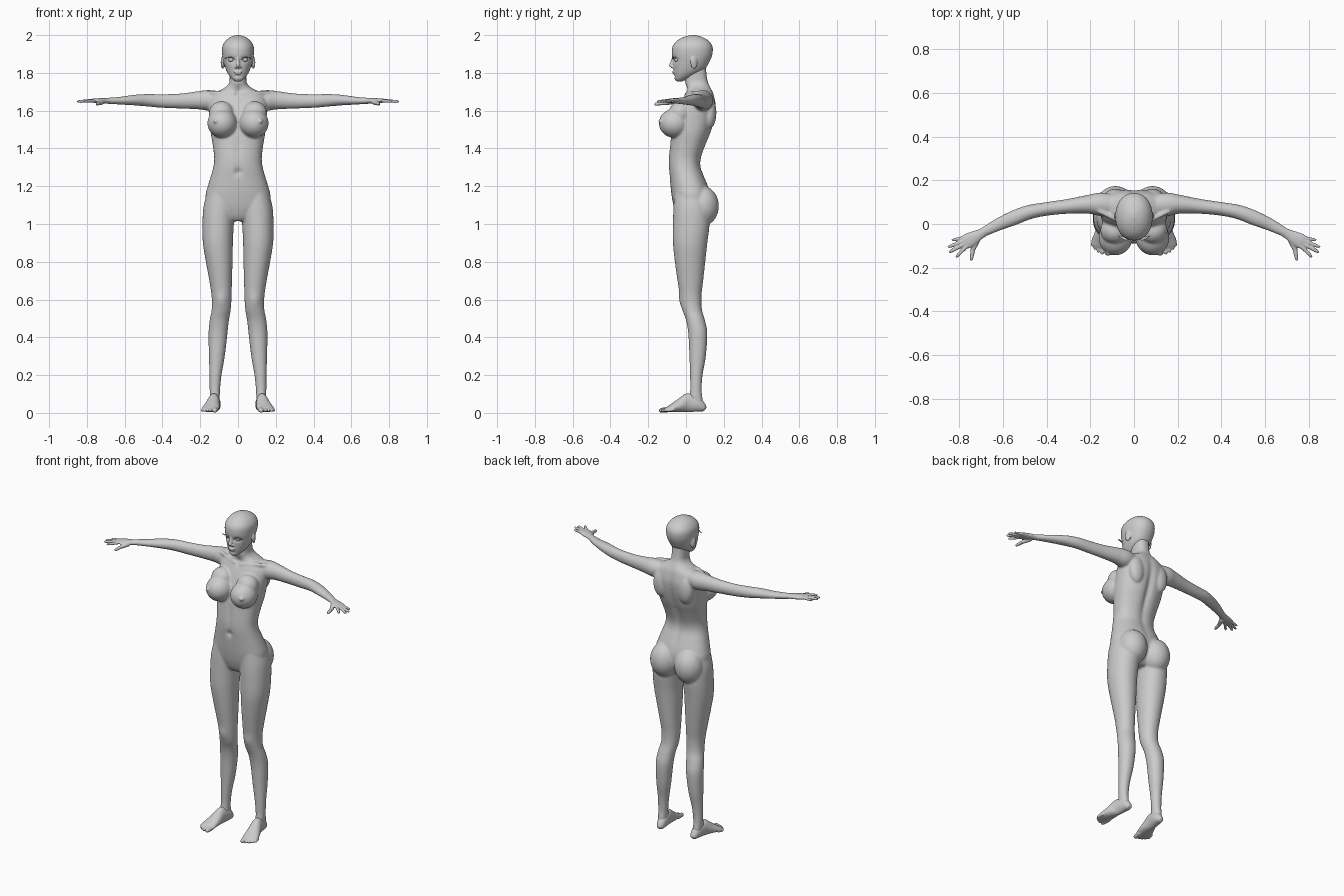
import bpy, bmesh, math
from mathutils import Vector as V, Matrix

N = 40


def ring(c, u, v, p=2.0):
    """Closed superellipse section around c, spanned by u and v."""
    pts = []
    for i in range(N):
        a = 2 * math.pi * i / N
        k, s = math.cos(a), math.sin(a)
        pts.append(c + u * math.copysign(abs(k) ** (2 / p), k) + v * math.copysign(abs(s) ** (2 / p), s))
    return pts


def loft(bm, rings, steps=5):
    """Skin through the rings with Catmull-Rom smoothing; returns the new verts."""
    r = [rings[0]] + rings + [rings[-1]]
    rows = []
    for k in range(1, len(r) - 2):
        for j in range(steps):
            t = j / steps
            rows.append([0.5 * (2 * b + (c - a) * t + (2 * a - 5 * b + 4 * c - d) * t * t
                                + (3 * b - a - 3 * c + d) * t ** 3)
                         for a, b, c, d in zip(r[k - 1], r[k], r[k + 1], r[k + 2])])
    rows.append(rings[-1])
    vs = [[bm.verts.new(p) for p in row] for row in rows]
    for a, b in zip(vs, vs[1:]):
        for i in range(N):
            j = (i + 1) % N
            bm.faces.new((a[i], a[j], b[j], b[i]))
    bm.faces.new(vs[0][::-1])
    bm.faces.new(vs[-1])
    return [v for row in vs for v in row]


def stack(bm, rows, p=2.0):
    """Horizontal sections: (z, x0, x1, y0, y1)."""
    return loft(bm, [ring(V(((a + b) / 2, (c + d) / 2, z)), V(((b - a) / 2, 0, 0)),
                          V((0, (d - c) / 2, 0)), p) for z, a, b, c, d in rows])


def limb(bm, rows, steps=4):
    """Tube along a path: (x, y, z, side radius, upward radius)."""
    pts = [V(r[:3]) for r in rows]
    rings = []
    for i, r in enumerate(rows):
        t = (pts[min(i + 1, len(pts) - 1)] - pts[max(i - 1, 0)]).normalized()
        u = t.cross(V((0, 0, 1))).normalized()
        rings.append(ring(pts[i], u * r[3], u.cross(t) * r[4]))
    return loft(bm, rings, steps)


def digit(bm, a, b, r):
    """Finger or toe with a rounded tip."""
    a, b = V(a), V(b)
    limb(bm, [(*a.lerp(b, t), r * k, r * k) for t, k in
              ((0, 1.05), (.4, 1), (.75, .9), (.93, .7), (1, .25))])


def ball(bm, c, r, tilt=0):
    m = Matrix.Translation(c) @ Matrix.Rotation(tilt, 4, 'Z') @ Matrix.Diagonal((*r, 1))
    bmesh.ops.create_uvsphere(bm, u_segments=32, v_segments=20, radius=1, matrix=m)


def push(verts, c, r, d):
    """Soft dent or bump at c with falloff radii r, moved by d."""
    for v in verts:
        q = sum(((v.co[i] - c[i]) / r[i]) ** 2 for i in range(3))
        v.co += V(d) * math.exp(-q)


def finish(bm, name, voxel=0, smooth=0):
    """Mirror the half to both sides, fuse and soften it."""
    me = bpy.data.meshes.new(name)
    bmesh.ops.recalc_face_normals(bm, faces=bm.faces)
    for f in bm.faces:
        f.smooth = True
    bm.to_mesh(me)
    bm.free()
    ob = bpy.data.objects.new(name, me)
    bpy.context.collection.objects.link(ob)
    m = ob.modifiers.new("mirror", 'MIRROR')
    m.use_mirror_merge = False
    if voxel:
        m = ob.modifiers.new("fuse", 'REMESH')
        m.mode, m.voxel_size, m.use_smooth_shade = 'VOXEL', voxel, True
        m = ob.modifiers.new("soften", 'SMOOTH')
        m.factor, m.iterations = 0.5, smooth
    return ob


# Torso and neck
bm = bmesh.new()
torso = stack(bm, [(z, -w, w, f, b) for z, w, f, b in (
    (1.015, .05, -.03, .08), (1.04, .10, -.048, .10), (1.09, .165, -.065, .125),
    (1.15, .172, -.076, .13), (1.20, .16, -.082, .118), (1.25, .145, -.087, .098),
    (1.30, .131, -.092, .080), (1.35, .126, -.092, .082), (1.42, .134, -.085, .107),
    (1.48, .144, -.078, .132), (1.55, .15, -.062, .152), (1.62, .155, -.035, .16),
    (1.67, .145, -.012, .152), (1.70, .11, .003, .143), (1.725, .065, .003, .13),
    (1.75, .046, -.005, .118), (1.79, .044, -.002, .11), (1.84, .044, 0, .105))], 2.3)
push(torso, (0, .14, 1.45), (.022, .09, .2), (0, -.018, 0))      # spine groove
push(torso, (0, -.09, 1.40), (.014, .05, .12), (0, .006, 0))     # belly line
push(torso, (0, -.09, 1.275), (.012, .05, .018), (0, .014, 0))   # navel
push(torso, (0, 0, 1.70), (.016, .04, .02), (0, .012, 0))        # throat hollow
# Collarbone, shoulder blade, chest, seat
limb(bm, [(.015, .0, 1.685, .01, .01), (.08, .02, 1.695, .009, .009), (.16, .06, 1.695, .012, .012)])
ball(bm, (.085, .125, 1.59), (.05, .036, .085))
ball(bm, (.084, -.06, 1.533), (.078, .084, .077), .15)
ball(bm, (.088, -.03, 1.585), (.066, .062, .065))
ball(bm, (.121, -.137, 1.545), (.011, .011, .011))
ball(bm, (.085, .088, 1.095), (.086, .086, .105))
# Leg
leg = stack(bm, [
    (1.20, .02, .15, -.06, .10), (1.10, .012, .181, -.066, .125), (1.0, .022, .188, -.069, .125),
    (.90, .027, .186, -.069, .113), (.80, .029, .17, -.059, .102), (.70, .032, .152, -.045, .091),
    (.62, .034, .14, -.032, .082), (.55, .038, .139, -.02, .084), (.49, .048, .15, 0, .10),
    (.42, .056, .156, .012, .113), (.30, .07, .154, .018, .105), (.20, .087, .151, .021, .088),
    (.12, .095, .150, .022, .083), (.06, .097, .148, .012, .09), (.02, .10, .145, .01, .09)], 2.1)
push(leg, (.088, -.03, .595), (.03, .03, .035), (0, -.008, 0))   # kneecap
# Arm
limb(bm, [
    (.07, .085, 1.66, .045, .04), (.15, .09, 1.655, .054, .054), (.21, .09, 1.655, .043, .048),
    (.30, .081, 1.651, .034, .04), (.40, .069, 1.651, .031, .036), (.48, .054, 1.655, .033, .033),
    (.55, .028, 1.656, .034, .028), (.62, -.002, 1.653, .029, .021), (.69, -.038, 1.652, .022, .016),
    (.72, -.054, 1.652, .022, .013)], 6)
finish(bm, "body", .006, 8)

# Foot with toes
bm = bmesh.new()
limb(bm, [(x, y, h / 2 + .004, w, h / 2) for x, y, w, h in (
    (.116, .100, .012, .025), (.117, .09, .022, .045), (.12, .06, .029, .08), (.127, .01, .031, .10),
    (.136, -.035, .040, .068), (.145, -.075, .046, .042), (.149, -.10, .044, .027), (.15, -.112, .036, .018))])
for k, (x, y, r) in enumerate(((.124, -.143, .014), (.148, -.14, .0105), (.165, -.131, .0098),
                               (.18, -.118, .0092), (.191, -.102, .009))):
    digit(bm, (.118 + .016 * k, -.085 + .006 * k, .019), (x, y, .012), r)
finish(bm, "feet", .0035, 5)

# Hand with fingers
bm = bmesh.new()
limb(bm, [(.68, -.033, 1.652, .021, .015), (.705, -.047, 1.652, .023, .014), (.735, -.064, 1.652, .031, .014),
          (.765, -.079, 1.653, .034, .011), (.782, -.087, 1.653, .028, .007)])
for a, b, r in (((.764, -.10), (.815, -.152), .0085), ((.774, -.09), (.848, -.13), .0088),
                ((.778, -.077), (.853, -.106), .0085), ((.770, -.061), (.835, -.074), .0075)):
    digit(bm, (*a, 1.653), (*b, 1.648), r)
digit(bm, (.715, -.07, 1.647), (.742, -.125, 1.638), .0125)
digit(bm, (.735, -.108, 1.641), (.746, -.168, 1.634), .0095)
finish(bm, "hands", .003, 4)

# Head with face features
bm = bmesh.new()
head = stack(bm, [(z, -w, w, f, b) for z, w, f, b in (
    (1.755, .016, -.05, -.02), (1.768, .032, -.06, .01), (1.79, .05, -.063, .055),
    (1.82, .065, -.067, .10), (1.86, .077, -.070, .125), (1.90, .084, -.075, .14),
    (1.94, .083, -.071, .14), (1.97, .066, -.048, .12), (1.99, .04, -.012, .085),
    (2.0, .01, .025, .05))], 2.15)
push(head, (.036, -.065, 1.87), (.02, .04, .013), (0, .013, 0))
push(head, (-.036, -.065, 1.87), (.02, .04, .013), (0, .013, 0))
push(head, (0, -.06, 1.782), (.025, .03, .006), (0, .004, 0))
limb(bm, [(0, -.066, 1.885, .007, .007), (0, -.073, 1.86, .008, .008),
          (0, -.081, 1.836, .011, .009), (0, -.074, 1.826, .010, .006)])
ball(bm, (.01, -.072, 1.831), (.008, .009, .007))
ball(bm, (.008, -.066, 1.806), (.015, .007, .0045))
ball(bm, (0, -.064, 1.797), (.017, .0075, .005))
ball(bm, (.081, .042, 1.855), (.009, .019, .034), .35)
finish(bm, "head", .0035, 5)

# Eyes and upper lashes
bm = bmesh.new()
ball(bm, (.035, -.046, 1.87), (.016, .016, .013))
finish(bm, "eyes")
bm = bmesh.new()
limb(bm, [(.018, -.067, 1.872, .002, .001), (.036, -.07, 1.882, .005, .002),
          (.055, -.062, 1.880, .005, .002), (.072, -.055, 1.878, .002, .001)])
finish(bm, "lashes")
